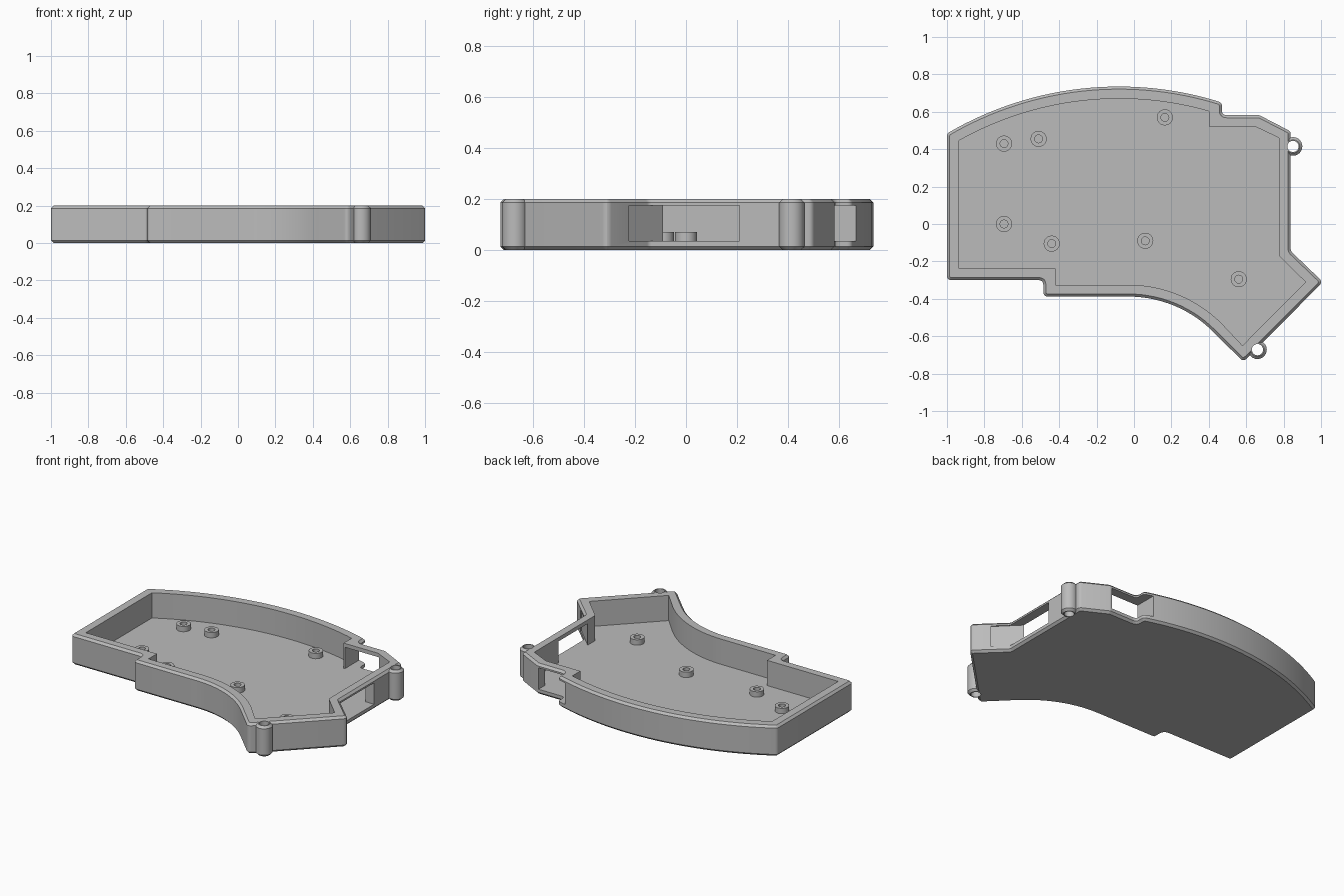
import bpy, bmesh, math
from mathutils import Vector

if "Cube" in bpy.data.objects:
    bpy.data.objects.remove(bpy.data.objects["Cube"], do_unlink=True)

HEIGHT, FLOOR, CHAMFER = 0.2, 0.035, 0.014

grey = bpy.data.materials.new("plain_grey")
grey.use_nodes = True
grey.diffuse_color = (0.5, 0.5, 0.5, 1)
grey.node_tree.nodes["Principled BSDF"].inputs["Base Color"].default_value = (0.5, 0.5, 0.5, 1)


def arc(cx, cy, r, start, end, steps):
    return [(cx + r * math.cos(math.radians(start + (end - start) * i / steps)),
             cy + r * math.sin(math.radians(start + (end - start) * i / steps)))
            for i in range(steps + 1)]


def rounded(points, radius, steps=4):
    """Round the sharp corners of a closed outline."""
    out, n = [], len(points)
    for i in range(n):
        p = Vector(points[i])
        a, b = Vector(points[i - 1]) - p, Vector(points[(i + 1) % n]) - p
        if a.angle(b) > math.radians(170):
            out.append(p)
            continue
        cut = min(radius / math.tan(a.angle(b) / 2), a.length * 0.45, b.length * 0.45)
        s, e = p + a.normalized() * cut, p + b.normalized() * cut
        for k in range(steps + 1):
            t = k / steps
            out.append(s * (1 - t) ** 2 + p * 2 * t * (1 - t) + e * t * t)
    return out


def inset(points, d):
    """Move a counter-clockwise outline inwards by d."""
    out, n = [], len(points)
    for i in range(n):
        p = Vector(points[i])
        a = (p - Vector(points[i - 1])).normalized()
        b = (Vector(points[(i + 1) % n]) - p).normalized()
        na, nb = Vector((-a.y, a.x)), Vector((-b.y, b.x))
        out.append(p + (na + nb) * d / (1 + na.dot(nb)))
    return out


def loft(name, layers):
    """Closed solid through (outline, z) layers of equal length."""
    bm = bmesh.new()
    rings = [[bm.verts.new((p[0], p[1], z)) for p in pts] for pts, z in layers]
    n = len(rings[0])
    for low, high in zip(rings, rings[1:]):
        for i in range(n):
            j = (i + 1) % n
            bm.faces.new((low[i], low[j], high[j], high[i]))
    bm.faces.new(rings[0][::-1])
    bm.faces.new(rings[-1])
    bmesh.ops.recalc_face_normals(bm, faces=bm.faces)
    mesh = bpy.data.meshes.new(name)
    bm.to_mesh(mesh)
    bm.free()
    mesh.materials.append(grey)
    ob = bpy.data.objects.new(name, mesh)
    bpy.context.collection.objects.link(ob)
    return ob


def chamfered(name, pts, c=CHAMFER):
    small = inset(pts, c)
    return loft(name, [(small, 0), (pts, c), (pts, HEIGHT - c), (small, HEIGHT)])


def prism(name, pts, z0, z1):
    return loft(name, [(pts, z0), (pts, z1)])


def combine(target, tool, operation):
    mod = target.modifiers.new(operation.title(), "BOOLEAN")
    mod.operation, mod.object, mod.solver = operation, tool, "EXACT"
    bpy.context.view_layer.objects.active = target
    bpy.ops.object.modifier_apply(modifier=mod.name)
    bpy.data.objects.remove(tool, do_unlink=True)


def smooth(ob):
    bpy.ops.object.select_all(action="DESELECT")
    ob.select_set(True)
    bpy.context.view_layer.objects.active = ob
    bpy.ops.object.shade_smooth_by_angle(angle=math.radians(25))


# Outer and inner outlines, counter-clockwise from the front left corner
outer = [(-1, -0.3), (-0.485, -0.3), (-0.485, -0.388)]
outer += arc(-0.03, -1.028, 0.64, 90, 45, 14)
outer += [(0.585, -0.737), (1.01, -0.31), (0.838, -0.145), (0.838, 0.495),
          (0.67, 0.582), (0.47, 0.582)]
outer += arc(-0.08, -1.075, 1.81, 72.3, 120.55, 30)
inner = [(-0.935, -0.238), (-0.42, -0.238), (-0.42, -0.325)]
inner += arc(-0.03, -1.03, 0.705, 90, 45, 14)
inner += [(0.58, -0.65), (0.917, -0.31), (0.776, -0.17), (0.776, 0.46),
          (0.65, 0.52), (0.40, 0.52)]
inner += arc(-0.08, -1.075, 1.745, 74, 119.35, 30)

# Tray body with the two screw lugs fused to its wall
tray = chamfered("tray", rounded(outer, 0.025))
lugs = [(0.85, 0.415), (0.66, -0.672)]
for x, y in lugs:
    combine(tray, chamfered("lug", arc(x, y, 0.05, 0, 345, 23)), "UNION")
combine(tray, prism("cavity", inner, FLOOR, 0.3), "DIFFERENCE")
for x, y in lugs:
    combine(tray, prism("lug_hole", arc(x, y, 0.03, 0, 345, 23), -0.1, 0.3), "DIFFERENCE")

# Connector openings in the side wall and in the rear corner, leaving a top bar
side_opening = [(0.72, -0.035), (0.92, -0.235), (0.92, 0.21), (0.72, 0.21)]
rear_opening = [(0.41, 0.45), (0.66, 0.45), (0.66, 0.8), (0.41, 0.8)]
for pts in (side_opening, rear_opening):
    combine(tray, prism("opening", pts, FLOOR, 0.175), "DIFFERENCE")
smooth(tray)

# Hollow standoffs on the floor
spots = [(-0.695, 0.43), (-0.51, 0.455), (0.165, 0.57), (-0.695, 0.0),
         (-0.44, -0.105), (0.06, -0.09), (0.56, -0.295)]
for i, (x, y) in enumerate(spots):
    post = prism(f"standoff_{i + 1}", arc(x, y, 0.043, 0, 345, 23), FLOOR - 0.005, 0.07)
    combine(post, prism("bore", arc(x, y, 0.021, 0, 345, 23), FLOOR, 0.1), "DIFFERENCE")
    smooth(post)
